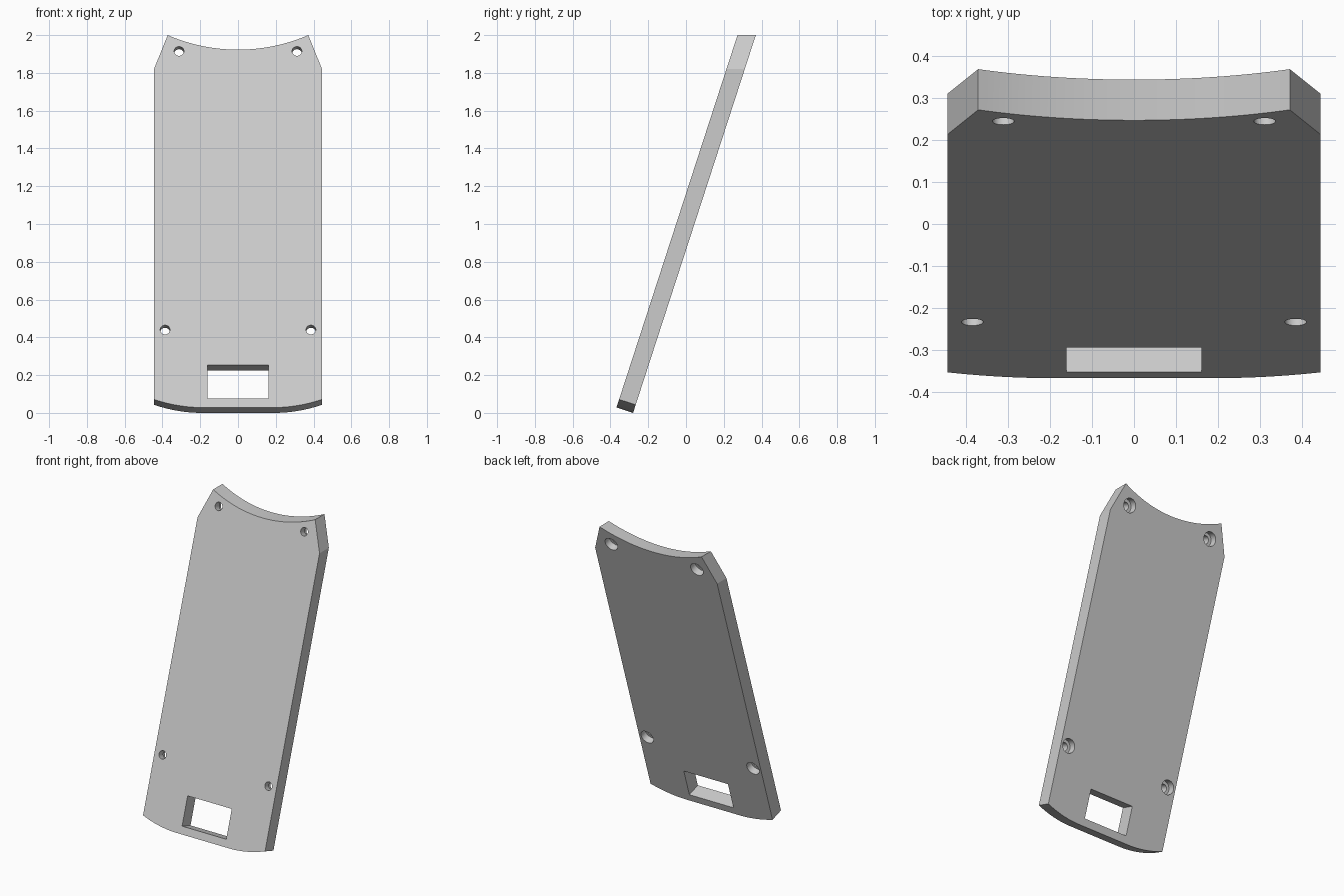
import bpy, bmesh, math
from mathutils import Matrix, Vector

LEAN = math.radians(18)
THICK = 0.0923
HALF = 0.445
BASE_Z = THICK * math.sin(LEAN)
# Plate frame: x across, y through the thickness, z along the slope
FRAME = Matrix.Translation((0, -0.368, BASE_Z)) @ Matrix.Rotation(-LEAN, 4, 'X')

if "Cube" in bpy.data.objects:
    bpy.data.objects.remove(bpy.data.objects["Cube"], do_unlink=True)

grey = bpy.data.materials.new("light grey")
grey.use_nodes = True
grey.diffuse_color = (0.6, 0.6, 0.6, 1)
grey.node_tree.nodes["Principled BSDF"].inputs["Base Color"].default_value = (0.6, 0.6, 0.6, 1)


def along(z):
    """Distance up the slope of a front-face point at world height z."""
    return (z - BASE_Z) / math.cos(LEAN)


def add_object(name, bm):
    bmesh.ops.recalc_face_normals(bm, faces=bm.faces)
    bmesh.ops.transform(bm, matrix=FRAME, verts=bm.verts)
    mesh = bpy.data.meshes.new(name)
    bm.to_mesh(mesh)
    bm.free()
    mesh.materials.append(grey)
    obj = bpy.data.objects.new(name, mesh)
    bpy.context.collection.objects.link(obj)
    return obj


# Bottom edge: flat centre with ends curving up
flat, rise, steps = 0.19, 0.045, 12
right_bottom = []
for i in range(steps + 1):
    t = i / steps
    right_bottom.append((flat + (HALF - flat) * t, rise * t * t))
bottom = [(-x, v) for x, v in reversed(right_bottom)] + right_bottom

# Top edge: chamfered corners and a shallow circular scoop
tip, sag = 0.372, 0.077
radius = (tip ** 2 + sag ** 2) / (2 * sag)
sweep = math.asin(tip / radius)
top = [(HALF, along(1.82))]
for i in range(33):
    a = sweep * (1 - i / 16)
    top.append((radius * math.sin(a), along(2 - sag + radius * (1 - math.cos(a)))))
top.append((-HALF, along(1.82)))

# Plate: bottom edge square to the slope, top edge cut level
bm = bmesh.new()
skew = THICK * math.tan(LEAN)
front = [bm.verts.new((x, 0, v)) for x, v in bottom + top]
back = [bm.verts.new((x, THICK, v)) for x, v in bottom]
back += [bm.verts.new((x, THICK, v + skew)) for x, v in top]
bm.faces.new(front)
bm.faces.new(back[::-1])
for i in range(len(front)):
    j = (i + 1) % len(front)
    bm.faces.new((front[i], front[j], back[j], back[i]))
plate = add_object("leaning_plate", bm)


def cut(bm):
    cutter = add_object("cutter", bm)
    cutter.hide_render = True
    mod = plate.modifiers.new("cut", 'BOOLEAN')
    mod.operation = 'DIFFERENCE'
    mod.solver = 'EXACT'
    mod.object = cutter
    bpy.context.view_layer.objects.active = plate
    bpy.ops.object.modifier_apply(modifier=mod.name)
    bpy.data.objects.remove(cutter, do_unlink=True)


def cut_hole(x, v, r, y0, y1):
    bm = bmesh.new()
    m = Matrix.Translation((x, (y0 + y1) / 2, v)) @ Matrix.Rotation(math.pi / 2, 4, 'X')
    bmesh.ops.create_cone(bm, cap_ends=True, segments=32, radius1=r, radius2=r,
                          depth=y1 - y0, matrix=m)
    cut(bm)


# Rectangular window
low, high = along(0.075), along(0.253)
bm = bmesh.new()
bmesh.ops.create_cube(bm, size=1, matrix=Matrix.Translation((0, THICK / 2, (low + high) / 2))
                      @ Matrix.Diagonal(Vector((0.322, 0.3, high - low, 1))))
cut(bm)

# Screw holes, counterbored from the back
for x, z in ((0.312, 1.915), (0.386, 0.44)):
    for side in (-1, 1):
        cut_hole(side * x, along(z), 0.026, -0.1, 0.2)
        cut_hole(side * x, along(z), 0.045, THICK / 2, 0.2)

bpy.ops.object.select_all(action='DESELECT')
plate.select_set(True)
bpy.context.view_layer.objects.active = plate
bpy.ops.object.shade_smooth_by_angle(angle=math.radians(15))
